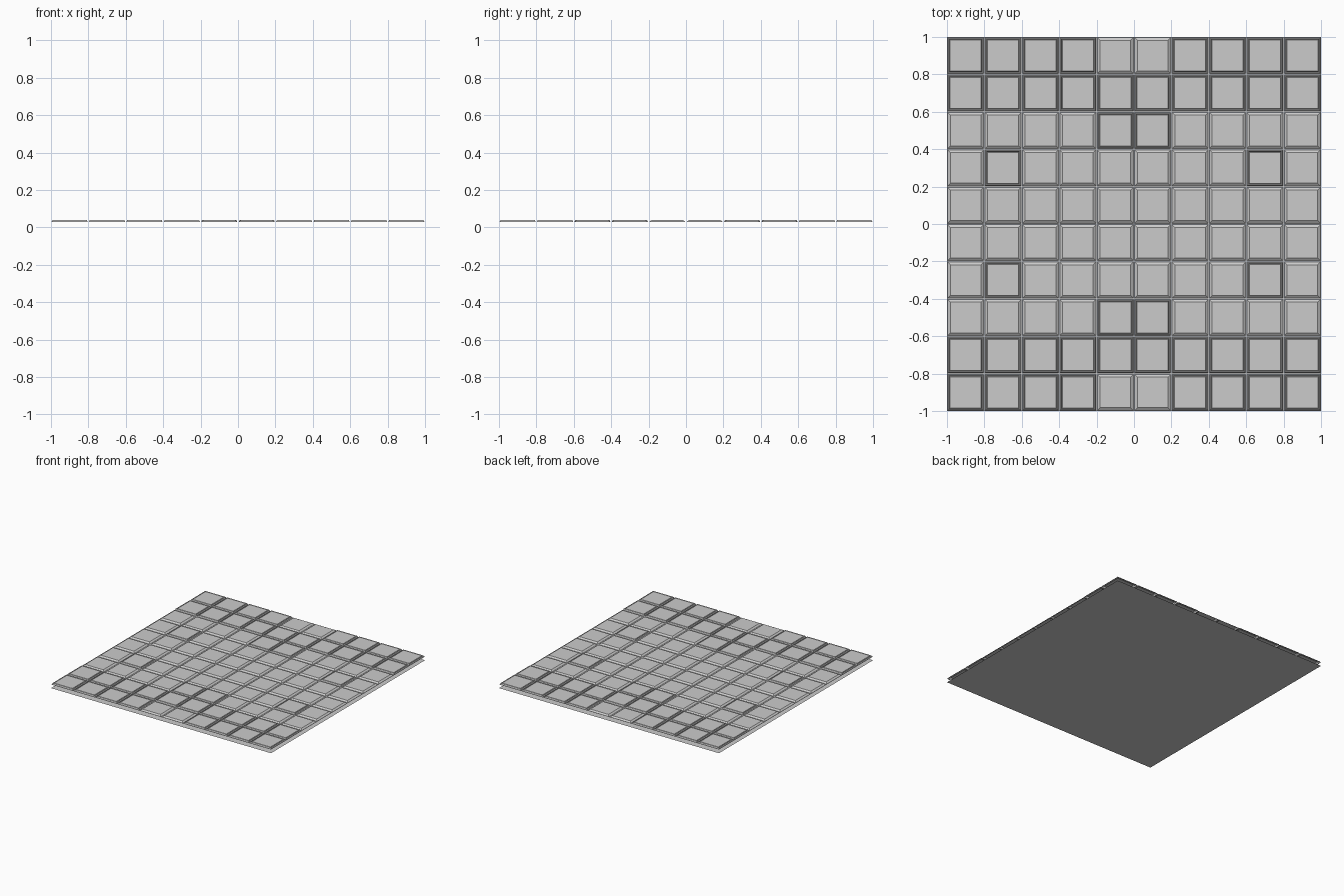
import bpy, bmesh

if "Cube" in bpy.data.objects:
    bpy.data.objects.remove(bpy.data.objects["Cube"])

PITCH, LOW, HIGH = 0.2, 0.03, 0.04
# (column, row) counted outward from the centre: tiles with a framing groove
GROOVED = {(c, 4) for c in range(1, 5)} | {(c, 3) for c in range(5)} | {(0, 2), (3, 1)}


def make_object(name, bm):
    bmesh.ops.remove_doubles(bm, verts=bm.verts, dist=1e-5)
    mesh = bpy.data.meshes.new(name)
    bm.to_mesh(mesh)
    bm.free()
    obj = bpy.data.objects.new(name, mesh)
    bpy.context.collection.objects.link(obj)
    return obj


def ring(bm, cx, cy, half, z):
    return [bm.verts.new((cx + sx * half, cy + sy * half, z))
            for sx, sy in ((-1, -1), (1, -1), (1, 1), (-1, 1))]


def add_tile(bm, cx, cy, profile):
    # nested square rings, closed by the flat tile face
    rings = [ring(bm, cx, cy, h, z) for h, z in profile]
    for a, b in zip(rings, rings[1:]):
        for i in range(4):
            k = (i + 1) % 4
            bm.faces.new((a[i], a[k], b[k], b[i]))
    bm.faces.new(rings[-1])


# Flat backing sheet on the ground
bm = bmesh.new()
bm.faces.new(ring(bm, 0, 0, 1.0, 0.0))
make_object("backing_sheet", bm)

# Upper sheet of bevelled tiles
PLAIN = [(0.1, LOW), (0.096, LOW), (0.082, HIGH)]
FRAMED = [(0.1, LOW), (0.096, LOW), (0.092, HIGH), (0.089, HIGH), (0.086, LOW + 0.002), (0.083, HIGH)]
bm = bmesh.new()
for col in range(-5, 5):
    for row in range(-5, 5):
        key = (col if col >= 0 else -1 - col, row if row >= 0 else -1 - row)
        add_tile(bm, (col + 0.5) * PITCH, (row + 0.5) * PITCH,
                 FRAMED if key in GROOVED else PLAIN)
make_object("tiled_floor", bm)
